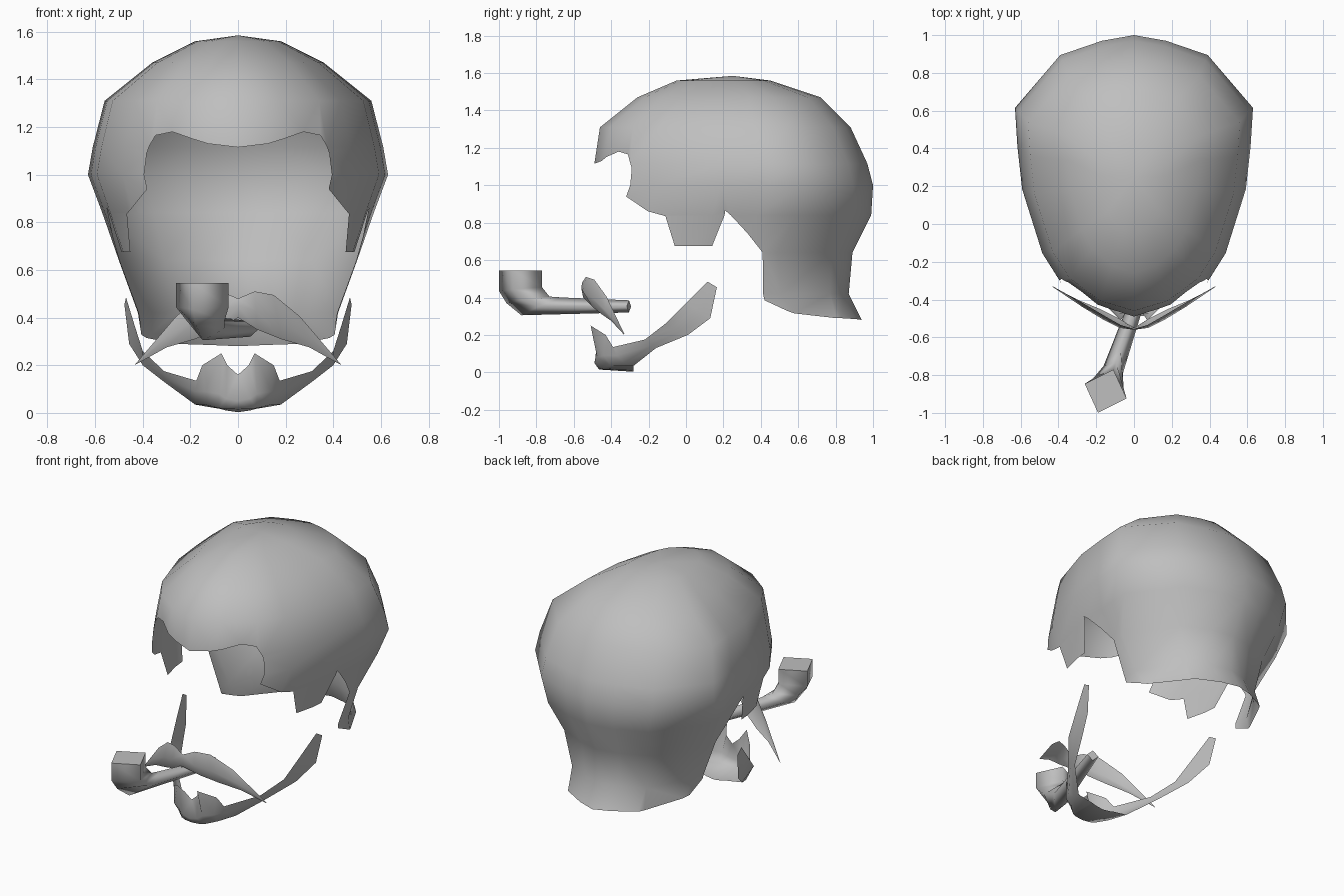
import bpy
import bmesh
from mathutils import Vector
from mathutils.geometry import delaunay_2d_cdt

default = bpy.data.objects.get("Cube")
if default:
    bpy.data.objects.remove(default, do_unlink=True)

GREY = (0.52, 0.52, 0.52, 1)
grey = bpy.data.materials.new("plain grey")
grey.use_nodes = True
grey.diffuse_color = GREY
grey.node_tree.nodes["Principled BSDF"].inputs["Base Color"].default_value = GREY


def make(name, verts, faces, mirror=True):
    """Smooth mesh object with merged points and optional mirroring."""
    mesh = bpy.data.meshes.new(name)
    mesh.from_pydata(verts, [], faces)
    bm = bmesh.new()
    bm.from_mesh(mesh)
    bmesh.ops.remove_doubles(bm, verts=bm.verts, dist=0.002)
    for face in bm.faces:
        face.smooth = True
    if not mirror:
        bmesh.ops.recalc_face_normals(bm, faces=bm.faces)
    bm.to_mesh(mesh)
    bm.free()
    mesh.materials.append(grey)
    obj = bpy.data.objects.new(name, mesh)
    bpy.context.collection.objects.link(obj)
    if mirror:
        mod = obj.modifiers.new("mirror", 'MIRROR')
        mod.merge_threshold = 0.001
    return obj


def grid_faces(rows, cols, closed=False):
    faces = []
    for r in range(rows - 1):
        for c in range(cols if closed else cols - 1):
            d = (c + 1) % cols
            faces.append((r * cols + c, (r + 1) * cols + c, (r + 1) * cols + d, r * cols + d))
    return faces


def lookup(x, xs, ys):
    """Piecewise linear interpolation over ascending xs."""
    x = min(max(x, xs[0]), xs[-1])
    for i in range(len(xs) - 1):
        if x <= xs[i + 1]:
            t = (x - xs[i]) / (xs[i + 1] - xs[i])
            return ys[i] + t * (ys[i + 1] - ys[i])


# Hair: egg-shaped sections stacked by height, trimmed along the hairline
heights = [.28, .42, .64, .84, 1.0, 1.115, 1.31, 1.47, 1.56, 1.585]
widths = [.398, .42, .5, .57, .63, .61, .56, .36, .18, 0]
fronts = [-.55, -.55, -.68, -.58, -.51, -.49, -.46, -.26, -.05, .25]
backs = [.94, .87, .89, .99, 1.0, .97, .88, .72, .45, .25]
depth = [0, .04, .13, .235, .46, .61, .745, .93, .98, 1]
spread = [0, .32, .61, .77, .94, .98, 1, .62, .27, 0]
steps = list(range(len(depth)))


def hair_point(s, z):
    f, b = lookup(z, heights, fronts), lookup(z, heights, backs)
    x = lookup(z, heights, widths) * lookup(s, steps, spread)
    return (x, f + (b - f) * lookup(s, steps, depth), z)


def hair_param(y, z):
    f, b = lookup(z, heights, fronts), lookup(z, heights, backs)
    return Vector((lookup((y - f) / (b - f), depth, steps), z))


hairline = [(-.49, 1.115), (-.45, 1.13), (-.36, 1.18), (-.31, 1.165), (-.29, 1.09),
            (-.32, .94), (-.11, .835), (-.06, .675), (.14, .675), (.21, .865),
            (.41, .64), (.42, .385), (.58, .315), (.8, .29)]
last, low, high = steps[-1], heights[0], heights[-1]
outline = [hair_param(y, z) for y, z in hairline]
outline += [Vector((last, low)), Vector((last, high)), Vector((0, high))]
count = len(outline)
lines = [(i, (i + 1) % count) for i in range(count)]

# section and column lines guide the triangles
nets = [(Vector((s, low)), Vector((s, high))) for s in steps[1:-1]]
nets += [(Vector((0, z)), Vector((last, z))) for z in heights[1:-1]]
points = list(outline)
for start, end in nets:
    lines.append((len(points), len(points) + 1))
    points += [start, end]
flat, _, tris, _, _, owners = delaunay_2d_cdt(points, lines, [list(range(count))], 0, 1e-5)
make("hair", [hair_point(p.x, p.y) for p in flat],
     [list(t) for t, owner in zip(tris, owners) if owner])

# Beard: tufted chin cup, continuing as a thin strap up each cheek
chin = [
    [(0, -.465, .16), (0, -.49, .05), (0, -.465, .015), (0, -.28, .003)],
    [(.045, -.47, .2), (.05, -.487, .06), (.05, -.46, .017), (.05, -.28, .01)],
    [(.07, -.51, .25), (.08, -.475, .08), (.08, -.45, .02), (.08, -.28, .018)],
    [(.15, -.43, .2), (.14, -.44, .09), (.14, -.4, .035), (.13, -.28, .026)],
    [(.175, -.39, .135), (.18, -.37, .09), (.18, -.33, .05), (.18, -.28, .035)],
]
strap = [((.31, -.22, .175), (.31, -.16, .13)), ((.4, -.11, .26), (.4, .01, .2)),
         ((.435, 0, .37), (.457, .13, .29)), ((.47, .115, .485), (.477, .165, .455))]
for top, base in strap:
    chin.append([Vector(top).lerp(Vector(base), i / 3) for i in range(4)])
make("beard", [p for row in chin for p in row], grid_faces(len(chin), 4)[::-1])

# Moustache: bulging, tapering ribbon on each side
lip = [[(0, -.555, .48), (0, -.56, .45), (0, -.55, .4)],
       [(.07, -.535, .51), (.075, -.55, .43), (.08, -.5, .35)],
       [(.15, -.49, .495), (.165, -.505, .4), (.18, -.45, .31)],
       [(.26, -.425, .405), (.28, -.435, .335), (.3, -.4, .275)],
       [(.43, -.33, .206), (.432, -.332, .203), (.435, -.33, .2)]]
make("moustache", [p for row in lip for p in row], grid_faces(len(lip), 3))

# Pipe: four-sided tube, wide upright bowl bending into a slim stem
# each ring: outer along/height, inner along/height, half width
rings = [(-.122, .545, .122, .545, .118),
         (-.122, .435, .122, .455, .118),
         (-.08, .37, .165, .405, .085),
         (.005, .305, .24, .4, .055),
         (.617, .32, .617, .385, .035)]
origin = Vector((-.15, -.885, 0))
along, side = Vector((.33, .94, 0)), Vector((.94, -.33, 0))
tube = []
for a0, z0, a1, z1, half in rings:
    for u, t in ((0, 0), (1, .5), (0, 1), (-1, .5)):
        p = origin + along * (a0 + (a1 - a0) * t) + side * (u * half)
        p.z = z0 + (z1 - z0) * t
        tube.append(p)
walls = grid_faces(len(rings), 4, closed=True)
end = len(tube)
pipe = make("pipe", tube, walls + [(0, 1, 2, 3), range(end - 4, end)], mirror=False)
for cap in list(pipe.data.polygons)[-2:]:
    cap.use_smooth = False
